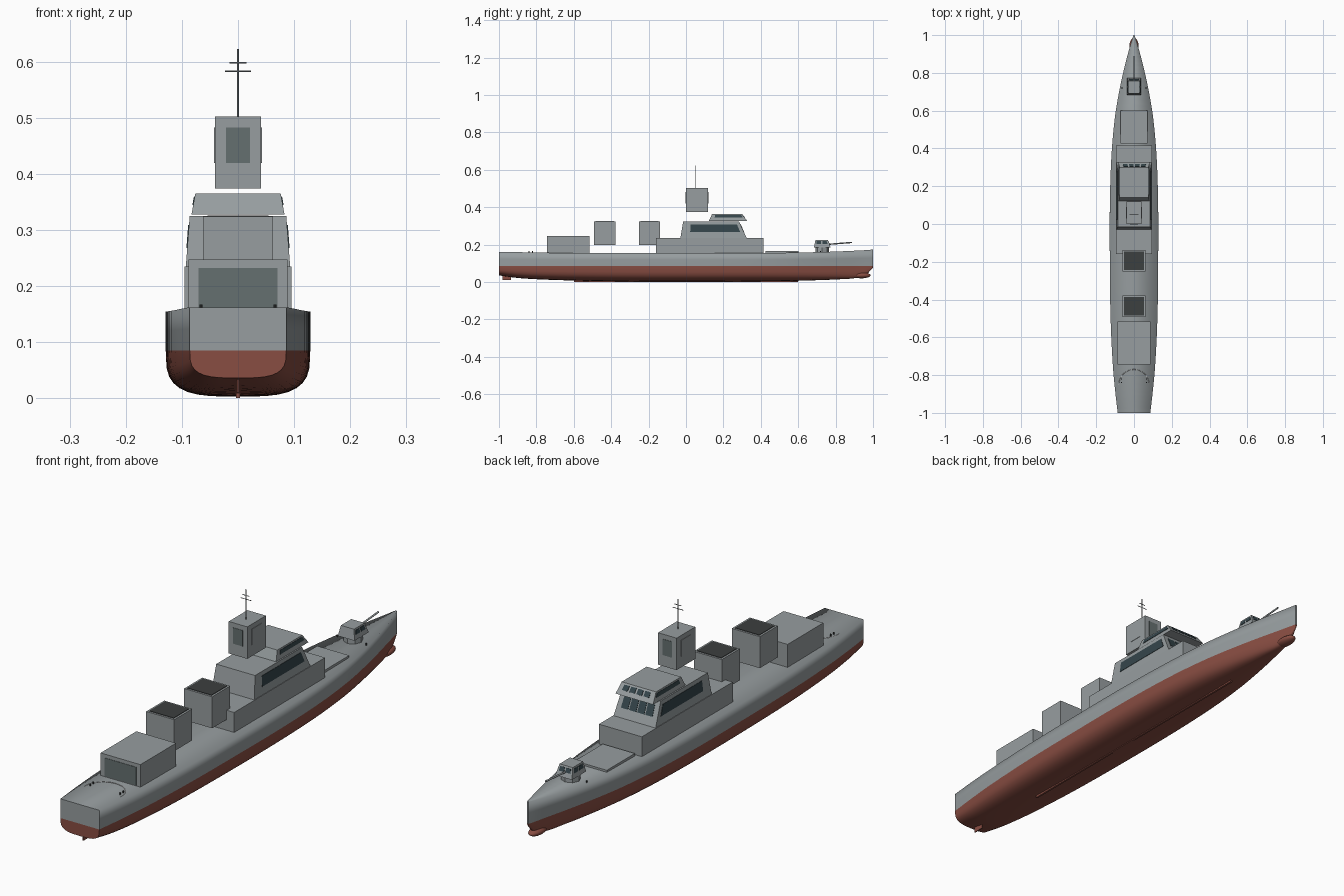
import bpy, bmesh, math
from mathutils import Vector

if "Cube" in bpy.data.objects:
    bpy.data.objects.remove(bpy.data.objects["Cube"])

def mat(name, c):
    m = bpy.data.materials.new(name)
    m.diffuse_color = (*c, 1)
    m.use_nodes = True
    m.node_tree.nodes["Principled BSDF"].inputs["Base Color"].default_value = m.diffuse_color
    return m

GREY = mat("ship_grey", (0.31, 0.34, 0.35))
RED = mat("bottom_red", (0.25, 0.075, 0.055))
GLASS = mat("dark_glass", (0.035, 0.06, 0.07))
DOOR = mat("door_grey", (0.13, 0.16, 0.16))
BLACK = mat("soot", (0.045, 0.05, 0.05))
WHITE = mat("deck_paint", (0.65, 0.65, 0.65))

def finish(name, bm, *mats):
    bmesh.ops.recalc_face_normals(bm, faces=bm.faces)
    me = bpy.data.meshes.new(name)
    bm.to_mesh(me)
    bm.free()
    for m in mats:
        me.materials.append(m)
    ob = bpy.data.objects.new(name, me)
    bpy.context.collection.objects.link(ob)
    return ob

def hexa(name, low, high, m=GREY):
    """Solid between two quads."""
    bm = bmesh.new()
    a = [bm.verts.new(p) for p in low]
    b = [bm.verts.new(p) for p in high]
    bm.faces.new(a)
    bm.faces.new(b)
    for i in range(4):
        j = (i + 1) % 4
        bm.faces.new((a[i], a[j], b[j], b[i]))
    return finish(name, bm, m)

def rect(w, y0, y1, z):
    return [Vector(p) for p in ((-w, y0, z), (w, y0, z), (w, y1, z), (-w, y1, z))]

def block(name, lo, hi, m=GREY):
    """Tapered box from (half width, y0, y1, z) below and above; returns its corners."""
    a, b = rect(*lo), rect(*hi)
    hexa(name, a, b, m)
    return a, b

def pane(name, corners, side, u0, u1, v0, v1, m=GLASS, t=0.0015):
    """Thin panel lying on one wall of a block: 0 aft, 1 starboard, 2 forward, 3 port."""
    a, b = corners
    i, j = side, (side + 1) % 4
    at = lambda u, v: a[i].lerp(a[j], u).lerp(b[i].lerp(b[j], u), v)
    n = (a[j] - a[i]).cross(b[i] - a[i]).normalized() * t
    q = [at(u0, v0), at(u1, v0), at(u1, v1), at(u0, v1)]
    hexa(name, [p - n for p in q], [p + n for p in q], m)

def rod(name, p, q, r, m=GREY, sides=10):
    p, q = Vector(p), Vector(q)
    bpy.ops.mesh.primitive_cylinder_add(vertices=sides, radius=r, depth=(q - p).length, location=(p + q) / 2)
    ob = bpy.context.object
    ob.name = name
    ob.rotation_euler = (q - p).to_track_quat('Z', 'Y').to_euler()
    ob.data.materials.append(m)
    bpy.ops.object.shade_smooth_by_angle(angle=math.radians(40))
    return ob

# Hull stations: y, deck half width, waterline half width, bottom z, deck z
ST = [(-1, .086, .086, .036, .162), (-.9, .098, .098, .022, .160), (-.75, .112, .112, .013, .157),
      (-.5, .124, .124, .006, .155), (-.2, .128, .128, .003, .155), (.1, .128, .128, .003, .155),
      (.35, .120, .119, .004, .155), (.55, .103, .099, .006, .157), (.7, .079, .073, .010, .160),
      (.82, .053, .047, .015, .164), (.91, .030, .025, .022, .168), (.965, .014, .012, .042, .171),
      (1, .003, .003, .078, .174)]
WL = 0.085

def spline(stations, n=4):
    out = []
    for k in range(len(stations) - 1):
        p0, p1 = stations[max(k - 1, 0)], stations[k]
        p2, p3 = stations[k + 1], stations[min(k + 2, len(stations) - 1)]
        h = p2[0] - p1[0]
        m1 = [(c - a) / (p2[0] - p0[0]) * h for a, c in zip(p0, p2)]
        m2 = [(c - a) / (p3[0] - p1[0]) * h for a, c in zip(p1, p3)]
        for s in range(n):
            t = s / n
            out.append([(2*t**3 - 3*t*t + 1)*a + (t**3 - 2*t*t + t)*b + (3*t*t - 2*t**3)*c + (t**3 - t*t)*d
                        for a, b, c, d in zip(p1, m1, p2, m2)])
    return out + [list(stations[-1])]

bm = bmesh.new()
rings = []
for y, wd, ww, zb, zd in spline(ST):
    half = []
    for k in range(9):
        a = math.pi / 2 * k / 8
        half.append((ww * math.sin(a) ** .6, WL - (WL - zb) * max(math.cos(a), 0) ** .6))
    half += [((wd + ww) / 2, (WL + zd) / 2), (wd, zd)]
    pts = [(-x, z) for x, z in half[:0:-1]] + half
    rings.append([bm.verts.new((x, y, z)) for x, z in pts])
for r, s in zip(rings, rings[1:]):
    for i in range(21):
        j = (i + 1) % 21
        f = bm.faces.new((r[i], r[j], s[j], s[i]))
        f.smooth = True
        f.material_index = int(2 <= i < 18)
for r in (rings[0], rings[-1]):
    bm.faces.new(r[2:19]).material_index = 1
    bm.faces.new(r[:3] + r[18:])
for e in bm.edges:
    if any(not f.smooth for f in e.link_faces):
        e.smooth = False
finish("hull", bm, GREY, RED)

# Underwater fittings
bpy.ops.mesh.primitive_uv_sphere_add(segments=20, ring_count=12, location=(0, .937, .036))
bulb = bpy.context.object
bulb.name = "bow_bulb"
bulb.scale = (.025, .05, .016)
bulb.data.materials.append(RED)
bpy.ops.object.shade_smooth()
block("keel", (.004, -.6, .6, 0), (.004, -.6, .6, .008), RED)
block("rudder", (.002, -.98, -.935, .01), (.002, -.98, -.935, .045), RED)

# Deckhouse and bridge
block("deckhouse", (.095, -.16, .415, .15), (.095, -.16, .415, .235))
wheel = block("wheelhouse", (.093, -.03, .325, .235), (.086, -.015, .283, .325))
top = block("upper_bridge", (.083, .122, .327, .327), (.076, .14, .298, .365))
pane("wheelhouse_window", wheel, 1, .14, .94, .36, .82)
pane("wheelhouse_window", wheel, 3, .06, .86, .36, .82)
pane("bridge_window", top, 1, .12, .95, .45, .85)
pane("bridge_window", top, 3, .05, .88, .45, .85)
for i in range(4):
    u = .11 + i * .2
    pane("wheelhouse_front_window", wheel, 2, u, u + .17, .36, .82)
    pane("bridge_front_window", top, 2, u, u + .15, .4, .85)

# Radar house and mast
radar = block("radar_house", (.041, 0, .118, .374), (.041, 0, .118, .502))
for side in range(4):
    pane("radar_panel", radar, side, .24, .76, .35, .85, DOOR if side % 2 == 0 else GREY)
rod("mast", (0, .05, .5), (0, .05, .622), .0015)
for z, w in ((.583, .023), (.598, .015)):
    rod("mast_yard", (-w, .05, z), (w, .05, z), .0013)

# Funnels
for y in (-.252, -.492):
    block("funnel", (.062, y, y + .114, .198), (.062, y, y + .114, .324))
    block("funnel_cap", (.054, y + .008, y + .106, .32), (.054, y + .008, y + .106, .326), BLACK)

# Hangar with stern door
hangar = block("hangar", (.088, -.743, -.517, .15), (.088, -.743, -.517, .247))
pane("hangar_door", hangar, 0, .1, .9, .1, .85, DOOR)

# Forward launcher deck
block("launcher_deck", (.071, .425, .602, .15), (.071, .425, .602, .166))

# Gun
rod("gun_base", (0, .728, .155), (0, .728, .186), .036, sides=8)
gun = block("gun_house", (.037, .684, .774, .184), (.029, .692, .758, .225))
for side in (1, 2, 3):
    for u in (.12, .55):
        pane("gun_window", gun, side, u, u + .33, .45, .85)
rod("gun_barrel", (0, .75, .201), (0, .888, .212), .0035)

# Helicopter deck ring and bollards
bpy.ops.mesh.primitive_torus_add(major_segments=48, minor_segments=6, location=(0, -.85, .1578),
                                 major_radius=.08, minor_radius=.0015)
ring = bpy.context.object
ring.name = "landing_ring"
ring.data.materials.append(WHITE)
for s in (-1, 1):
    for y, x in ((-.84, .066), (-.82, .066), (.72, .064)):
        rod("bollard", (s * x, y, .15), (s * x, y, .167), .003, BLACK, 8)
